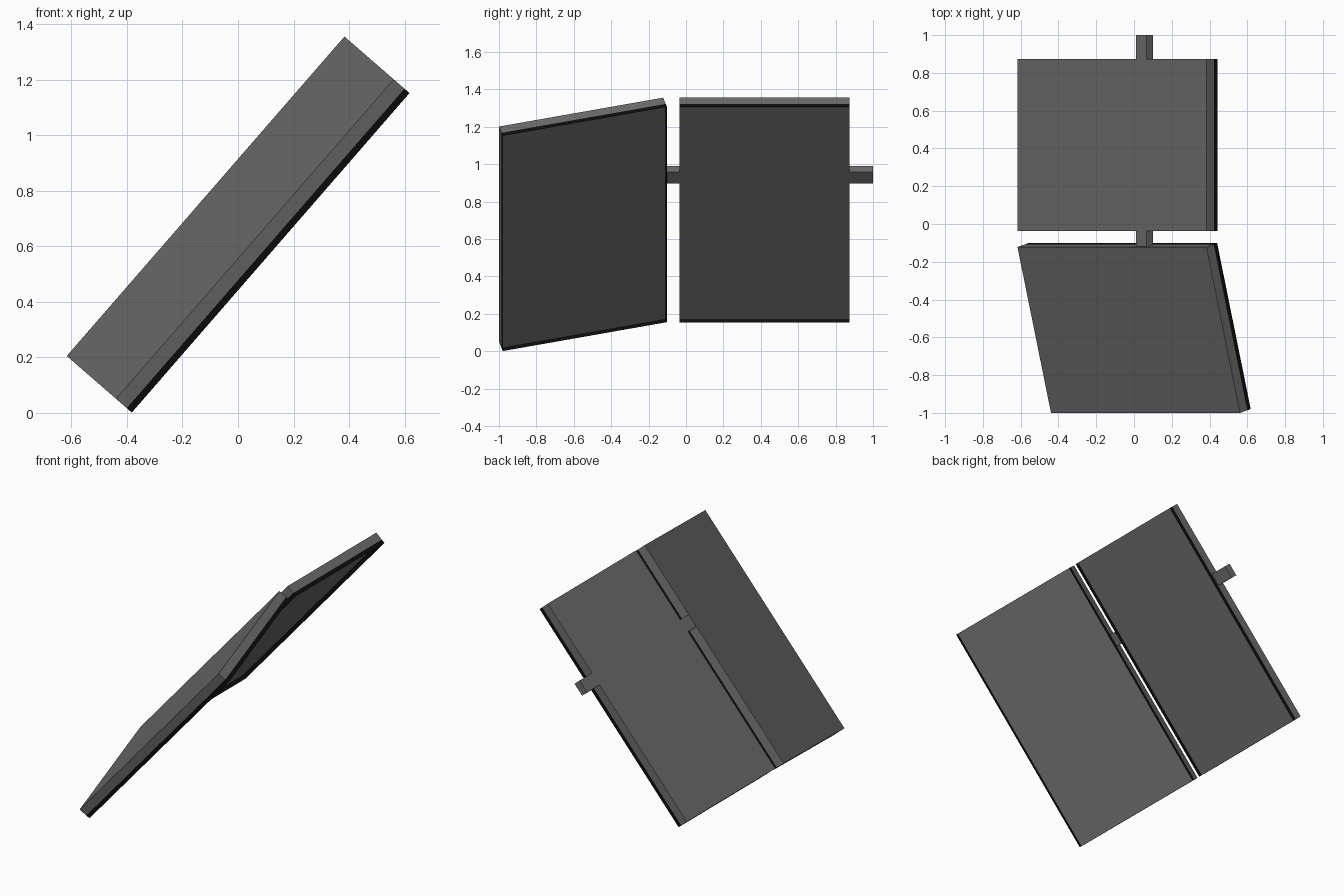
import bpy, bmesh
from math import radians
from mathutils import Matrix, Vector

if "Cube" in bpy.data.objects:
    bpy.data.objects.remove(bpy.data.objects["Cube"])

LENGTH, WIDTH = 1.525, 0.909      # panel size
PLATE, RIM, BORDER = 0.053, 0.025, 0.027   # plate thickness, rim depth, rim width


def material(name, value):
    m = bpy.data.materials.new(name)
    m.diffuse_color = (value, value, value, 1)
    m.use_nodes = True
    m.node_tree.nodes["Principled BSDF"].inputs["Base Color"].default_value = m.diffuse_color
    return m


grey = material("dark_grey", 0.15)
black = material("black", 0.004)

# Sloped frame: local x runs up the slope, local z is the panel normal
slope = Matrix.Translation((-0.617, 0, 0.205)) @ Matrix.Rotation(radians(-49), 4, 'Y')


def add(name, bm, matrix, mat):
    bmesh.ops.recalc_face_normals(bm, faces=bm.faces)
    mesh = bpy.data.meshes.new(name)
    bm.to_mesh(mesh)
    bm.free()
    mesh.materials.append(mat)
    ob = bpy.data.objects.new(name, mesh)
    ob.matrix_world = matrix
    bpy.context.collection.objects.link(ob)
    return ob


def box(name, lo, hi, matrix, mat):
    lo, hi = Vector(lo), Vector(hi)
    bm = bmesh.new()
    bmesh.ops.create_cube(bm, size=1, matrix=Matrix.Translation((lo + hi) / 2)
                          @ Matrix.Diagonal((*(hi - lo), 1)))
    return add(name, bm, matrix, mat)


def rim(name, matrix):
    # rectangle inset to a flat ring, then extruded downwards
    bm = bmesh.new()
    corners = [(0, 0), (LENGTH, 0), (LENGTH, WIDTH), (0, WIDTH)]
    face = bm.faces.new([bm.verts.new((x, y, -PLATE)) for x, y in corners])
    bmesh.ops.inset_region(bm, faces=[face], thickness=BORDER, use_boundary=True)
    bmesh.ops.delete(bm, geom=[face], context='FACES')
    ring = bmesh.ops.extrude_face_region(bm, geom=bm.faces[:], use_keep_orig=True)
    verts = [g for g in ring["geom"] if isinstance(g, bmesh.types.BMVert)]
    bmesh.ops.translate(bm, verts=verts, vec=(0, 0, -RIM))
    return add(name, bm, matrix, black)


# Two panels: the front one folds down 15 degrees about its inner top edge
panels = {
    "back": slope @ Matrix.Translation((0, -0.036, 0)),
    "front": slope @ Matrix.Translation((0, -0.122, 0))
    @ Matrix.Rotation(radians(15), 4, 'X') @ Matrix.Translation((0, -WIDTH, 0)),
}
for side, matrix in panels.items():
    box(side + "_panel", (0, 0, -PLATE), (LENGTH, WIDTH, 0), matrix, grey)
    rim(side + "_panel_rim", matrix)

# Short square bars: one joining the panels, one on the free edge
for name, y0, y1 in (("joining_bar", -0.12, -0.036), ("end_bar", 0.873, 1.0)):
    box(name, (0.957, y0, -0.048), (1.04, y1, 0), slope, grey)
